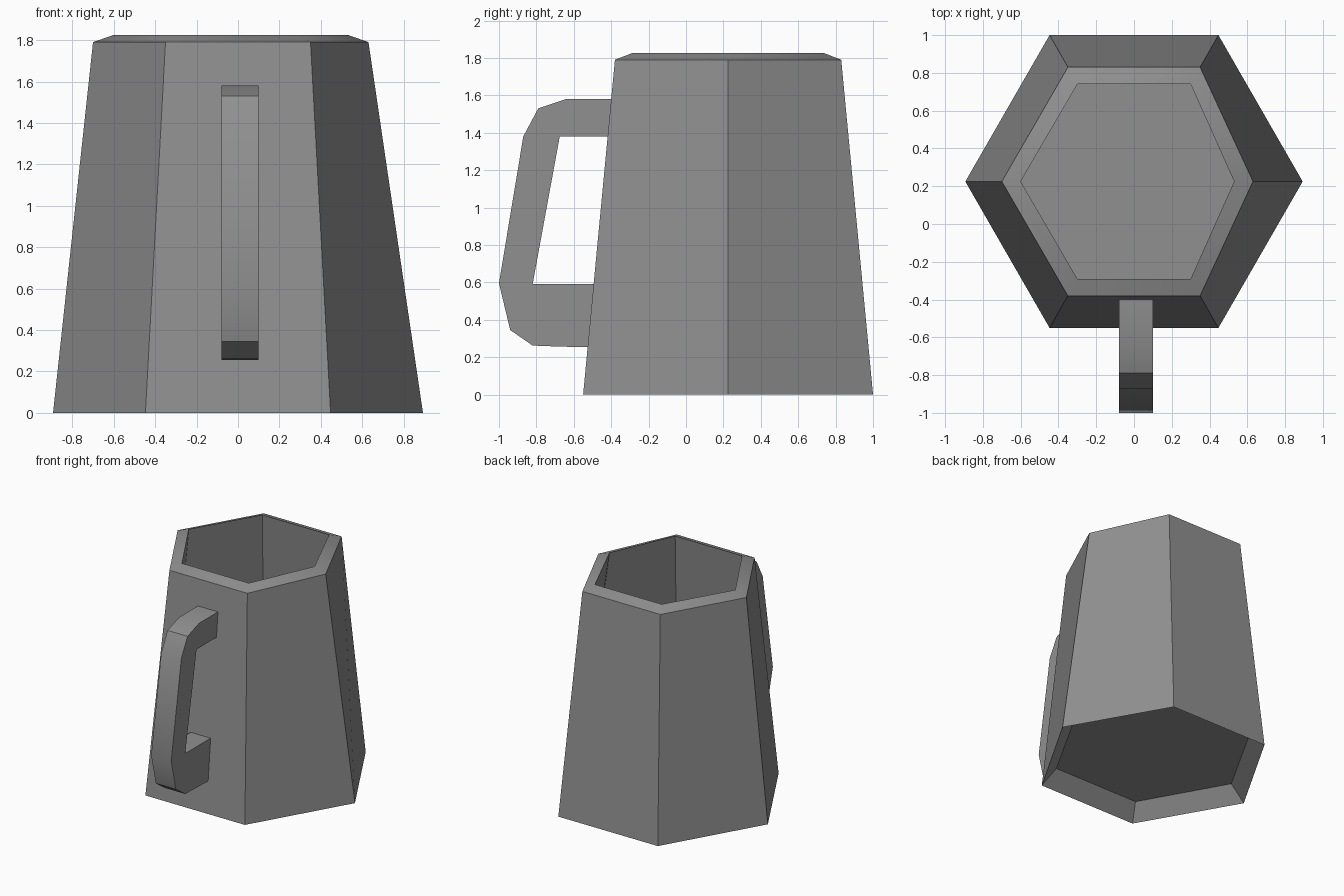
import bpy
import bmesh

cube = bpy.data.objects.get("Cube")
if cube:
    bpy.data.objects.remove(cube, do_unlink=True)

# One plain grey for the whole mug
grey = bpy.data.materials.new("plain grey")
grey.use_nodes = True
colour = (0.28, 0.28, 0.28, 1)
grey.diffuse_color = colour
grey.node_tree.nodes["Principled BSDF"].inputs["Base Color"].default_value = colour


def finish(bm, name):
    """Turn a bmesh into a named object with sharp edges kept."""
    bmesh.ops.recalc_face_normals(bm, faces=bm.faces)
    mesh = bpy.data.meshes.new(name)
    bm.to_mesh(mesh)
    bm.free()
    mesh.materials.append(grey)
    obj = bpy.data.objects.new(name, mesh)
    bpy.context.collection.objects.link(obj)
    bpy.ops.object.select_all(action="DESELECT")
    obj.select_set(True)
    bpy.context.view_layer.objects.active = obj
    bpy.ops.object.shade_smooth_by_angle(angle=0.52)
    return obj


def hexagon(bm, left, right, half, front, back, z):
    """Ring of six vertices: side corners plus the front and back edges."""
    mid = 0.225
    points = [(right, mid), (half, back), (-half, back),
              (left, mid), (-half, front), (half, front)]
    return [bm.verts.new((x, y, z)) for x, y in points]


# Tapered six-sided cup: floor, hollow foot, outer wall, rim and inner wall
bm = bmesh.new()
floor = hexagon(bm, -0.77, 0.77, 0.39, -0.447, 0.897, 0.124)
foot = hexagon(bm, -0.893, 0.893, 0.447, -0.55, 1.0, 0)
rim_outer = hexagon(bm, -0.70, 0.63, 0.35, -0.38, 0.83, 1.79)
rim_inner = hexagon(bm, -0.60, 0.53, 0.30, -0.29, 0.74, 1.825)
rings = [floor, foot, rim_outer, rim_inner, floor]
for low, high in zip(rings, rings[1:]):
    for i in range(6):
        j = (i + 1) % 6
        bm.faces.new((low[i], low[j], high[j], high[i]))
# Recalculate the closed wall first, then close the bottom with one sheet
bmesh.ops.recalc_face_normals(bm, faces=bm.faces)
bm.faces.new(floor)
finish(bm, "mug_body")

# Angular handle: side profile (y, z) extruded across x, ends set in the wall
profile = [(-0.37, 1.58), (-0.64, 1.58), (-0.79, 1.53), (-0.87, 1.38),
           (-1.0, 0.595), (-0.94, 0.345), (-0.82, 0.262), (-0.66, 0.256),
           (-0.49, 0.254), (-0.46, 0.59), (-0.82, 0.59), (-0.675, 1.38),
           (-0.39, 1.38)]
bm = bmesh.new()
side = bm.faces.new([bm.verts.new((-0.08, y, z)) for y, z in profile])
grown = bmesh.ops.extrude_face_region(bm, geom=[side])["geom"]
verts = [v for v in grown if isinstance(v, bmesh.types.BMVert)]
bmesh.ops.translate(bm, vec=(0.18, 0, 0), verts=verts)
finish(bm, "handle")
